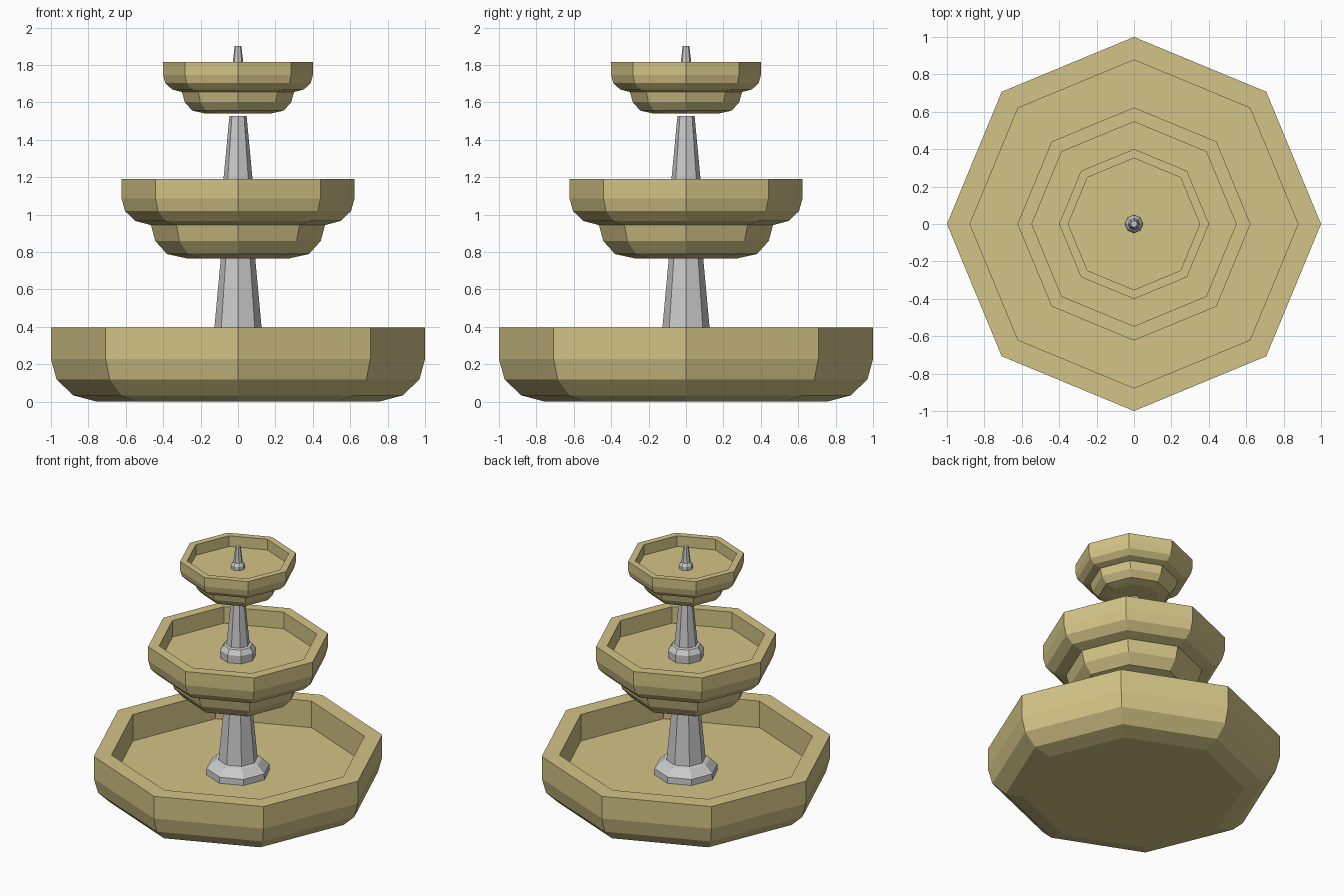
import bpy, bmesh
from math import cos, sin, pi

if "Cube" in bpy.data.objects:
    bpy.data.objects.remove(bpy.data.objects["Cube"])

SIDES = 8
stone = bpy.data.materials.new("sandstone")
stone.diffuse_color = (0.65, 0.55, 0.24, 1)
stone.use_nodes = True
stone.node_tree.nodes["Principled BSDF"].inputs["Base Color"].default_value = stone.diffuse_color


def lathe(name, profile, scale=1.0, z=0.0, mat=None):
    """Octagonal solid from (radius, height) points listed bottom to top, outside to inside."""
    bm = bmesh.new()
    rings = [[bm.verts.new((r * scale * cos(2 * pi * i / SIDES),
                            r * scale * sin(2 * pi * i / SIDES),
                            z + h * scale)) for i in range(SIDES)]
             for r, h in profile]
    for a, b in zip(rings, rings[1:]):
        for i in range(SIDES):
            j = (i + 1) % SIDES
            bm.faces.new((a[i], a[j], b[j], b[i]))
    bm.faces.new(rings[0][::-1])
    bm.faces.new(rings[-1])
    bm.normal_update()
    mesh = bpy.data.meshes.new(name)
    bm.to_mesh(mesh)
    bm.free()
    obj = bpy.data.objects.new(name, mesh)
    bpy.context.collection.objects.link(obj)
    if mat:
        mesh.materials.append(mat)
    return obj


# Basins: one profile at three sizes, z is the underside height
basin = [(0.755, 0), (0.88, 0.033), (0.97, 0.118), (1, 0.228), (1, 0.395),
         (0.877, 0.395), (0.877, 0.195)]
# Cup that hangs under each upper basin
cup = [(0.43, -0.29), (0.61, -0.25), (0.71, -0.138), (0.75, 0.01)]

lathe("lower_basin", basin, 1, 0, stone)
for level, scale, z in (("middle", 0.623, 0.945), ("top", 0.401, 1.656)):
    lathe(level + "_basin", basin, scale, z, stone)
    lathe(level + "_cup", cup, scale, z, stone)

# Columns: flared foot and tapered shaft
lathe("lower_column", [(0.22, 0.185), (0.218, 0.24), (0.165, 0.292),
                       (0.135, 0.30), (0.077, 0.93)])
lathe("middle_column", [(0.122, 1.06), (0.124, 1.125), (0.10, 1.16),
                        (0.080, 1.165), (0.046, 1.526)])
lathe("spout", [(0.048, 1.727), (0.048, 1.76), (0.038, 1.775),
                (0.032, 1.78), (0.018, 1.9)])
